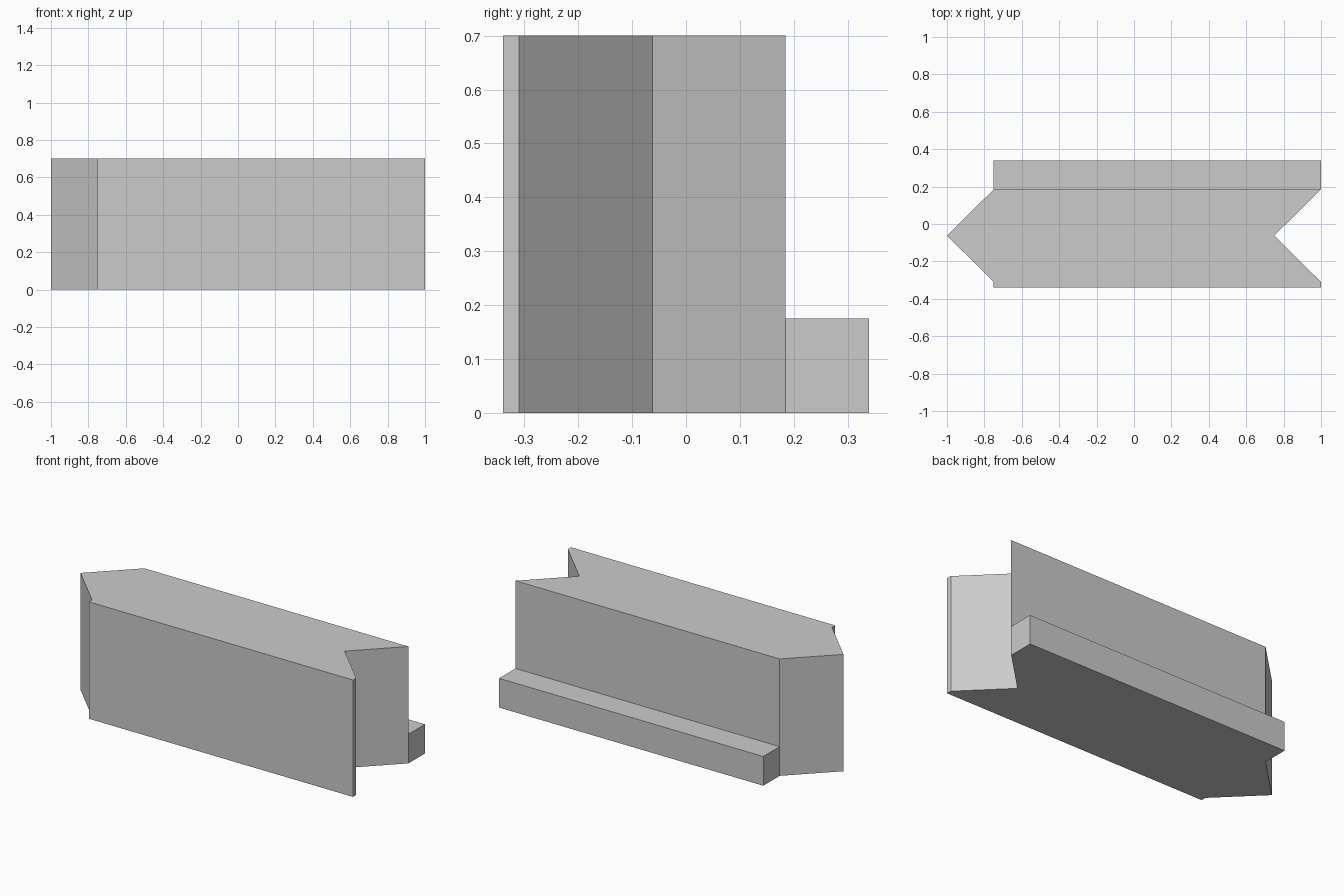
import bpy
import bmesh

default = bpy.data.objects.get("Cube")
if default:
    bpy.data.objects.remove(default, do_unlink=True)

# One flat material for the whole block
GREY = (0.6, 0.6, 0.6, 1.0)
mat = bpy.data.materials.new("light grey")
mat.use_nodes = True
mat.diffuse_color = GREY
mat.node_tree.nodes["Principled BSDF"].inputs["Base Color"].default_value = GREY


def extrude_plan(name, plan, height):
    """Raise a counter-clockwise floor plan from the ground to a height."""
    bm = bmesh.new()
    base = bm.faces.new([bm.verts.new((x, y, 0)) for x, y in plan])
    top = bmesh.ops.extrude_face_region(bm, geom=[base], use_keep_orig=True)
    verts = [g for g in top["geom"] if isinstance(g, bmesh.types.BMVert)]
    bmesh.ops.translate(bm, verts=verts, vec=(0, 0, height))
    bmesh.ops.recalc_face_normals(bm, faces=bm.faces)
    mesh = bpy.data.meshes.new(name)
    bm.to_mesh(mesh)
    bm.free()
    mesh.materials.append(mat)
    obj = bpy.data.objects.new(name, mesh)
    bpy.context.collection.objects.link(obj)
    return obj


LEFT, RIGHT, POINT = -0.75, 1.0, 0.25
FRONT, LIP, MIDDLE, BACK, REAR = -0.34, -0.31, -0.062, 0.185, 0.34

# Wall with a pointed tongue on one end and a matching notch on the other
extrude_plan("interlocking_wall", [
    (LEFT, FRONT), (RIGHT, FRONT), (RIGHT, LIP),
    (RIGHT - POINT, MIDDLE), (RIGHT, BACK), (LEFT, BACK),
    (LEFT - POINT, MIDDLE), (LEFT, LIP)], 0.7)

# Low step along the back
extrude_plan("back_ledge", [
    (LEFT, BACK), (RIGHT, BACK), (RIGHT, REAR), (LEFT, REAR)], 0.175)
